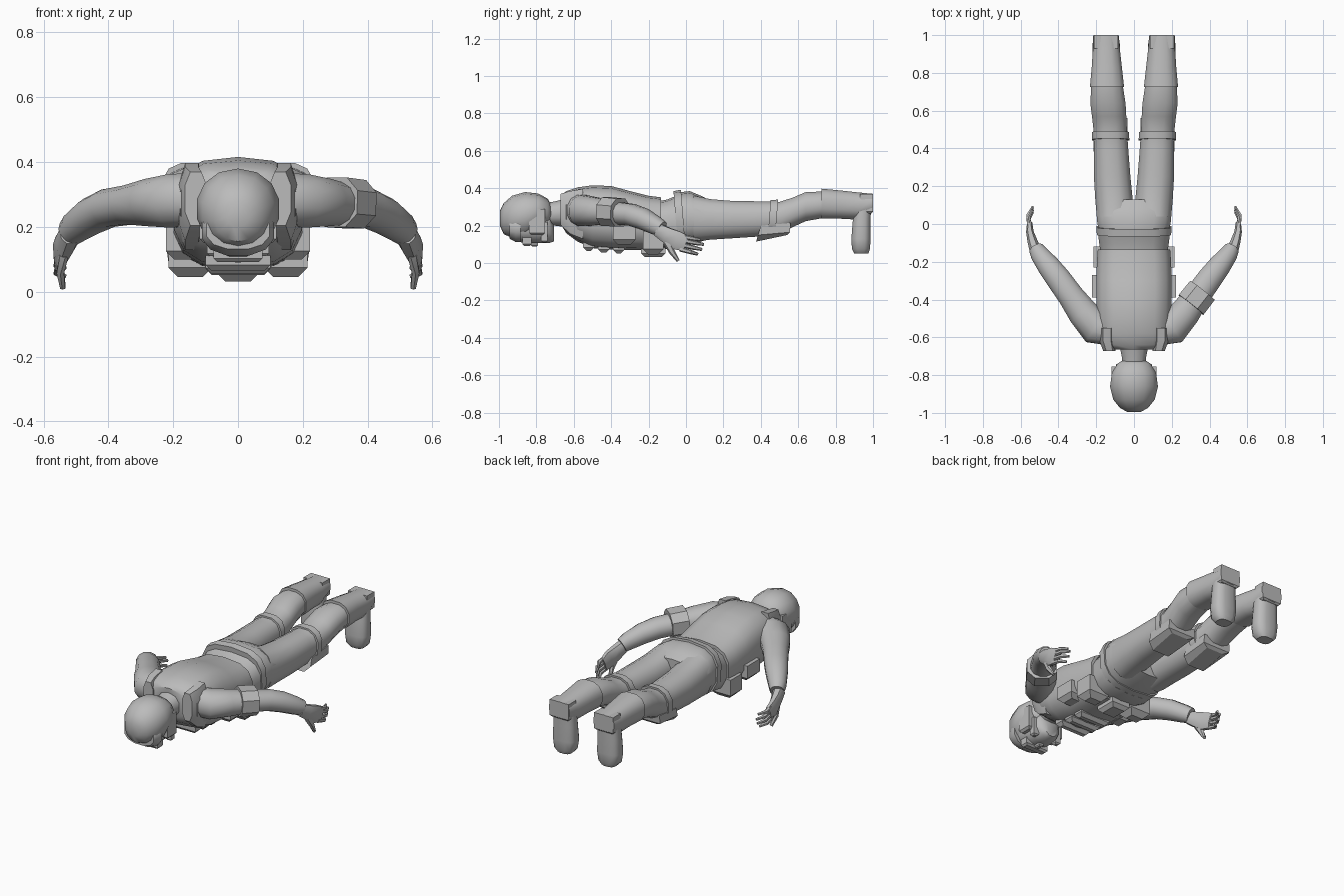
import bpy, bmesh, math
from mathutils import Vector

grey = bpy.data.materials.new("plain_grey")
grey.diffuse_color = (0.5, 0.5, 0.5, 1)


def finish(name, bm, angle=40):
    bmesh.ops.recalc_face_normals(bm, faces=bm.faces)
    me = bpy.data.meshes.new(name)
    bm.to_mesh(me)
    bm.free()
    me.materials.append(grey)
    ob = bpy.data.objects.new(name, me)
    bpy.context.collection.objects.link(ob)
    bpy.ops.object.select_all(action='DESELECT')
    ob.select_set(True)
    bpy.context.view_layer.objects.active = ob
    bpy.ops.object.shade_smooth_by_angle(angle=math.radians(angle))
    return ob


def skin(name, rings, angle=40):
    """Join rings of points into a closed skin."""
    bm = bmesh.new()
    rows = [[bm.verts.new(p) for p in r] for r in rings]
    n = len(rows[0])
    for a, b in zip(rows, rows[1:]):
        for i in range(n):
            bm.faces.new((a[i], a[(i + 1) % n], b[(i + 1) % n], b[i]))
    bm.faces.new(rows[0])
    bm.faces.new(rows[-1])
    return finish(name, bm, angle)


def oval(n, e):
    """Rounded-square outline of n points; e below 1 is squarer."""
    out = []
    for i in range(n):
        a = 2 * math.pi * (i + 0.5) / n
        c, s = math.cos(a), math.sin(a)
        out.append((math.copysign(abs(c) ** e, c), math.copysign(abs(s) ** e, s)))
    return out


def slabs(name, secs, n=12, e=0.8, side=1, lean=0.0, angle=40):
    """Loft along y; each section is (y, x0, x1, z0, z1)."""
    rings = []
    for y, x0, x1, z0, z1 in secs:
        rings.append([(side * ((x0 + x1) / 2 + (x1 - x0) / 2 * c), y + lean * s,
                       (z0 + z1) / 2 + (z1 - z0) / 2 * s) for c, s in oval(n, e)])
    return skin(name, rings, angle)


def tube(name, secs, n=10, e=0.9, side=1, angle=40):
    """Loft along a path; each section is (x, y, z, half_width, half_height)."""
    pts = [Vector(s[:3]) for s in secs]
    rings = []
    for i, s in enumerate(secs):
        t = (pts[min(i + 1, len(pts) - 1)] - pts[max(i - 1, 0)]).normalized()
        u = t.cross(Vector((0, 0, 1))).normalized()
        v = u.cross(t)
        ring = [pts[i] + u * c * s[3] + v * w * s[4] for c, w in oval(n, e)]
        rings.append([(side * p.x, p.y, p.z) for p in ring])
    return skin(name, rings, angle)


def block(name, x0, x1, y0, y1, z0, z1, taper=0.015, side=1):
    """Pouch-like box, narrower on its lower face."""
    t = taper
    top = [(x0, y0), (x1, y0), (x1, y1), (x0, y1)]
    low = [(x0 + t, y0 + t), (x1 - t, y0 + t), (x1 - t, y1 - t), (x0 + t, y1 - t)]
    mid = z0 + t
    return skin(name, [[(side * x, y, z1) for x, y in top],
                       [(side * x, y, mid) for x, y in top],
                       [(side * x, y, z0) for x, y in low]], 25)


# Helmet and head
slabs("helmet", [(-0.995, -.035, .035, .20, .28), (-.975, -.075, .075, .155, .32),
                 (-.93, -.112, .112, .135, .36), (-.86, -.13, .13, .13, .38),
                 (-.79, -.12, .12, .18, .372), (-.74, -.09, .09, .2, .345),
                 (-.72, -.06, .06, .22, .31)], 14, 0.95)
slabs("face", [(-.93, -.075, .075, .125, .24), (-.87, -.095, .095, .105, .28),
               (-.79, -.095, .095, .105, .28), (-.73, -.075, .075, .105, .27),
               (-.705, -.04, .04, .115, .2)], 12, 0.9)
slabs("helmet_brim", [(-.945, -.1, .1, .13, .25), (-.91, -.115, .115, .11, .27),
                      (-.885, -.115, .115, .11, .27)], 12, 0.85)
block("goggles", -.075, .075, -.875, -.825, .092, .14, .01)
block("nose", -.015, .015, -.83, -.79, .09, .12, .006)
for s, tag in ((1, "left"), (-1, "right")):
    block(tag + "_ear_cover", .075, .118, -.84, -.755, .15, .29, .012, s)
    block(tag + "_chin_strap", .06, .095, -.775, -.74, .11, .22, .008, s)
slabs("neck", [(-.76, -.062, .062, .2, .32), (-.70, -.068, .068, .2, .33),
               (-.62, -.085, .085, .19, .35)], 10, 0.9)

# Torso, vest and belt
slabs("torso", [(-.665, -.12, .12, .2, .365), (-.64, -.18, .18, .16, .385),
                (-.58, -.195, .195, .115, .405), (-.5, -.2, .2, .08, .416),
                (-.4, -.203, .203, .072, .412), (-.3, -.203, .203, .07, .385),
                (-.2, -.2, .2, .068, .36), (-.135, -.195, .195, .068, .352)], 14, 0.72)
slabs("waist", [(-.15, -.18, .18, .08, .33), (-.1, -.188, .188, .075, .34),
                (-.04, -.195, .195, .085, .365)], 14, 0.72)
slabs("belt", [(-.055, -.2, .2, .085, .385), (-.015, -.203, .203, .09, .392)],
      14, 0.72, lean=-.012)
for i, (y0, y1, z) in enumerate(((-.55, -.49, .065), (-.47, -.41, .056), (-.39, -.33, .052))):
    block("chest_plate_%d" % (i + 1), -.1, .1, y0, y1, z, .13, .018)
block("belly_pouch", -.06, .06, -.24, -.11, .032, .1, .02)
for s, tag in ((1, "left"), (-1, "right")):
    block(tag + "_side_pouch", .12, .222, -.39, -.27, .1, .2, .025, s)
    block(tag + "_front_pouch", .08, .215, -.23, -.12, .045, .17, .03, s)
    slabs(tag + "_shoulder_strap", [(-.672, .095, .165, .2, .375), (-.62, .1, .185, .15, .392),
                                   (-.55, .1, .185, .12, .405)], 8, .75, s)

# Hips
slabs("hips", [(-.04, -.19, .19, .09, .378), (.02, -.2, .2, .1, .385),
               (.08, -.203, .203, .115, .36), (.13, -.195, .195, .13, .335)], 14, 0.75)

for s, tag in ((1, "left"), (-1, "right")):
    # Leg, knee guard, boot
    slabs(tag + "_leg", [(.04, .0, .2, .11, .365), (.13, .004, .208, .122, .345),
                         (.25, .016, .215, .13, .335), (.4, .028, .215, .14, .333),
                         (.5, .035, .217, .155, .33), (.57, .038, .225, .19, .352),
                         (.64, .042, .234, .222, .382), (.74, .058, .228, .24, .385)],
          12, 0.85, s)
    slabs(tag + "_knee_strap", [(.445, .022, .225, .14, .34), (.485, .024, .225, .145, .342)],
          12, 0.8, s, lean=.008)
    skin(tag + "_knee_guard", [[(s * x, y, z) for x, y, z in r] for r in (
        ((.035, .4, .2), (.215, .4, .2), (.215, .56, .215), (.035, .56, .215)),
        ((.035, .385, .15), (.215, .385, .15), (.215, .555, .165), (.035, .555, .165)),
        ((.07, .375, .115), (.18, .375, .115), (.18, .54, .15), (.07, .54, .15)))], 25)
    slabs(tag + "_boot_shaft", [(.725, .05, .236, .235, .4), (.83, .062, .226, .235, .39),
                                (.92, .072, .22, .23, .38), (.998, .078, .218, .27, .372)],
          12, 0.8, s)
    # Foot hangs down from the ankle, toe lowest
    foot = [(.3, .08, .215, .9, .99), (.22, .078, .218, .89, .988), (.13, .073, .222, .883, .988),
            (.075, .082, .214, .886, .985), (.05, .105, .19, .9, .975)]
    skin(tag + "_foot", [[(s * ((a + b) / 2 + (b - a) / 2 * c), (p + q) / 2 + (q - p) / 2 * w, z)
                          for c, w in oval(12, .7)] for z, a, b, p, q in foot])
    block(tag + "_heel", .085, .212, .93, 1.0, .265, .37, .01, s)

    # Arm from shoulder to wrist
    tube(tag + "_arm", [(.13, -.57, .285, .075, .085), (.2, -.55, .28, .095, .085),
                        (.27, -.47, .275, .083, .075), (.335, -.38, .268, .071, .062),
                        (.4, -.29, .258, .068, .06), (.45, -.225, .235, .062, .058),
                        (.5, -.16, .2, .05, .05), (.518, -.13, .182, .04, .044)], 12, .95, s)
    # Hand with curled fingers
    tube(tag + "_palm", [(.518, -.15, .178, .033, .036), (.535, -.1, .148, .028, .045),
                         (.55, -.05, .122, .021, .053), (.552, 0, .104, .015, .046)], 8, .75, s)
    for i, (y, z, ty, tz) in enumerate(((-.005, .138, .075, .125), (.003, .116, .093, .1),
                                        (-.002, .092, .084, .073), (-.012, .07, .062, .048))):
        tube("%s_finger_%d" % (tag, i + 1),
             [(.553, y - .02, z + .005, .012, .013), (.559, (y + ty) / 2, (z + tz) / 2, .011, .012),
              (.535, ty, tz, .007, .008)], 6, .9, s)
    tube(tag + "_thumb", [(.54, -.1, .115, .016, .024), (.548, -.075, .06, .013, .016),
                          (.54, -.042, .012, .009, .009)], 6, .9, s)

# Single arm band on the left upper arm
tube("arm_band", [(.302, -.428, .276, .09, .082), (.362, -.352, .27, .088, .08)], 8, .85, 1, 25)
